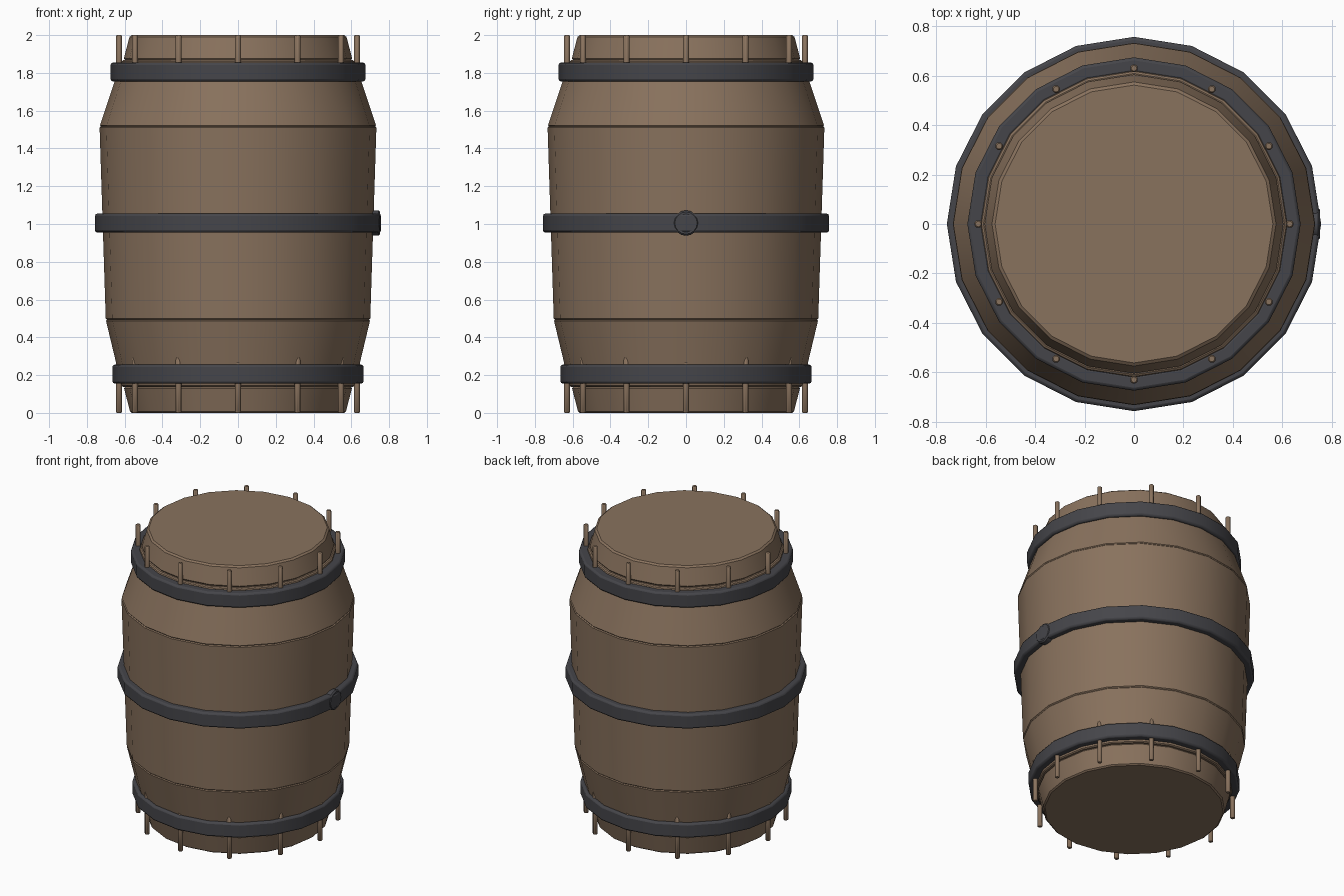
import bpy, math

if "Cube" in bpy.data.objects:
    bpy.data.objects.remove(bpy.data.objects["Cube"])

SIDES = 20


def material(name, rgb):
    m = bpy.data.materials.new(name)
    m.diffuse_color = (*rgb, 1)
    m.use_nodes = True
    m.node_tree.nodes["Principled BSDF"].inputs["Base Color"].default_value = m.diffuse_color
    return m


wood = material("wood", (0.25, 0.168, 0.11))
iron = material("iron", (0.06, 0.06, 0.068))


def finish(obj, name, mat, bevel, segments=1):
    obj.name = name
    obj.data.materials.append(mat)
    mod = obj.modifiers.new("bevel", "BEVEL")
    mod.width = bevel
    mod.segments = segments
    mod.limit_method = 'ANGLE'
    mod.angle_limit = math.radians(40)
    bpy.ops.object.shade_smooth_by_angle(angle=math.radians(30))
    return obj


def section(name, z0, r0, z1, r1, mat, bevel, sides=SIDES, xy=(0, 0)):
    """Closed frustum with a vertex on the x axis."""
    bpy.ops.mesh.primitive_cone_add(
        vertices=sides, radius1=r0, radius2=r1, depth=z1 - z0,
        location=(*xy, (z0 + z1) / 2))
    return finish(bpy.context.object, name, mat, bevel)


# Barrel body: stacked tapered sections
section("bottom_rim", 0.0, 0.57, 0.138, 0.605, wood, 0.008)
section("lower_body", 0.138, 0.615, 0.493, 0.70, wood, 0.006)
section("middle_body", 0.493, 0.70, 1.517, 0.733, wood, 0.006)
section("upper_body", 1.517, 0.733, 1.867, 0.615, wood, 0.006)
section("top_rim", 1.867, 0.607, 2.0, 0.572, wood, 0.01)


# Iron hoops: ring cross-section swept around the barrel
def hoop(name, z, outer, inner, h=0.05):
    ring = [(inner, z - h), (outer, z - h), (outer, z + h), (inner, z + h)]
    verts, faces = [], []
    for i in range(SIDES):
        a = 2 * math.pi * i / SIDES
        verts += [(r * math.cos(a), r * math.sin(a), zz) for r, zz in ring]
        n = (i + 1) % SIDES
        for k in range(4):
            m = (k + 1) % 4
            faces.append((i * 4 + k, n * 4 + k, n * 4 + m, i * 4 + m))
    mesh = bpy.data.meshes.new(name)
    mesh.from_pydata(verts, [], faces)
    obj = bpy.data.objects.new(name, mesh)
    bpy.context.collection.objects.link(obj)
    bpy.ops.object.select_all(action='DESELECT')
    obj.select_set(True)
    bpy.context.view_layer.objects.active = obj
    bpy.ops.object.mode_set(mode='EDIT')
    bpy.ops.mesh.select_all(action='SELECT')
    bpy.ops.mesh.normals_make_consistent(inside=False)
    bpy.ops.object.mode_set(mode='OBJECT')
    finish(obj, name, iron, 0.012, 2)


hoop("lower_hoop", 0.205, 0.665, 0.605)
hoop("middle_hoop", 1.005, 0.757, 0.697)
hoop("upper_hoop", 1.805, 0.674, 0.612)

# Round bung on the right side of the middle hoop
bpy.ops.mesh.primitive_cylinder_add(
    vertices=16, radius=0.067, depth=0.09,
    location=(0.707, 0, 1.005), rotation=(0, math.pi / 2, 0))
finish(bpy.context.object, "bung", iron, 0.008)

# Wooden pegs around both ends
for end, z in (("bottom", 0.0), ("top", 1.7)):
    for i in range(12):
        a = math.radians(30 * i)
        section(f"{end}_peg_{i + 1}", z, 0.017, z + 0.3, 0.017, wood, 0.005,
                8, (0.63 * math.cos(a), 0.63 * math.sin(a)))
